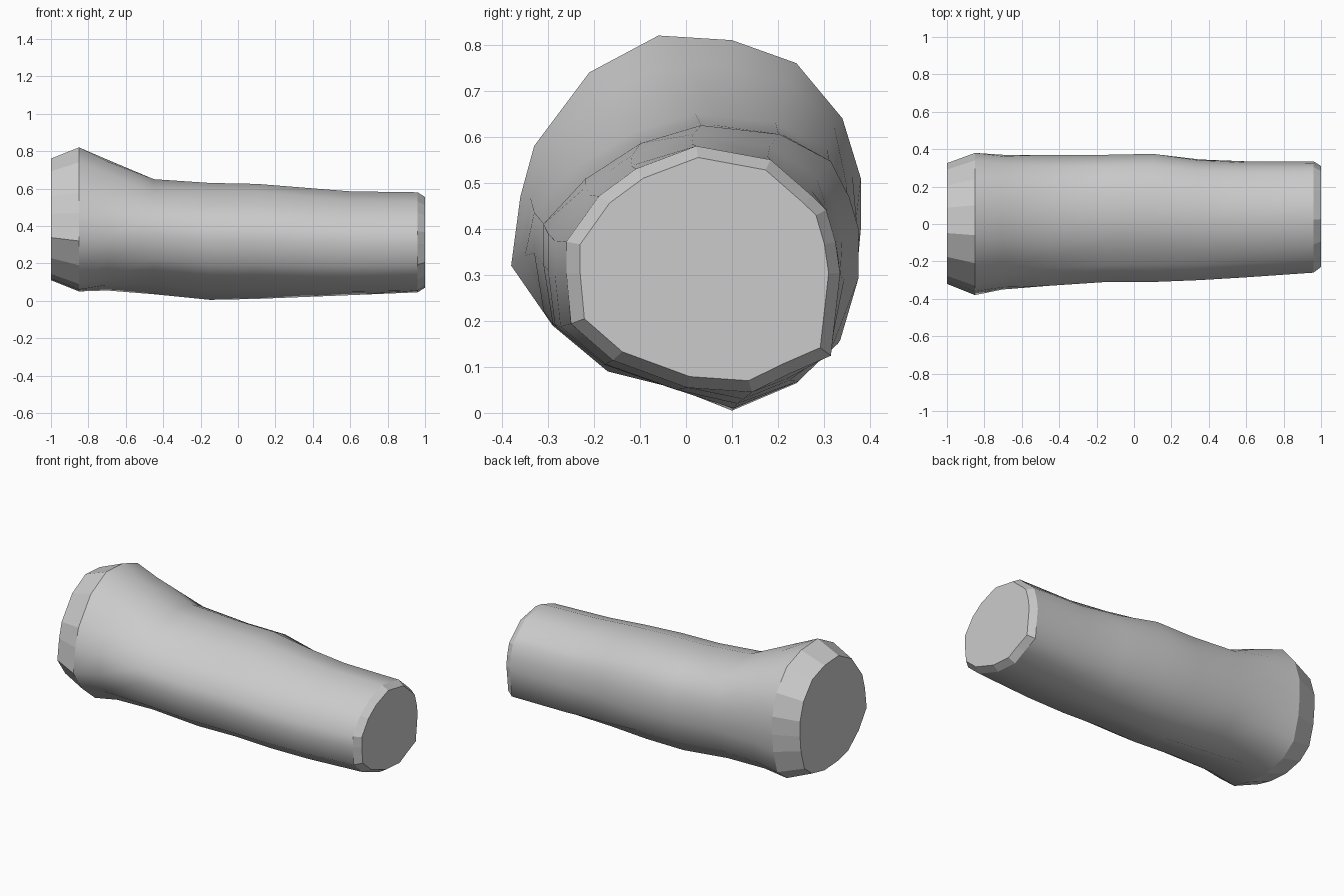
import bpy
import bmesh

default_cube = bpy.data.objects.get("Cube")
if default_cube:
    bpy.data.objects.remove(default_cube, do_unlink=True)

# Cross-sections as (y, z) in hundredths, starting at the top and going round by the back
COLLAR = [(-6, 82), (10, 81), (24, 76), (34, 64), (38, 51), (38, 40), (37, 29), (33, 15), (24, 8),
          (10, 5), (-5, 6), (-17, 9), (-29, 19), (-38, 32), (-36, 47), (-33, 58), (-21, 74)]
MIDDLE = [(-10, 59), (3, 63), (20, 61), (31, 55), (35, 47), (37, 40), (37, 29), (33, 15), (24, 6),
          (10, 0), (-5, 6), (-17, 10), (-29, 19), (-31, 32), (-31, 41), (-22, 51), (-16, 55)]
TIP = [(-11, 53), (2, 58), (18, 55), (27, 47), (30, 44), (32, 37), (33, 30), (31, 12), (22, 8),
       (14, 4), (0, 5), (-16, 11), (-25, 19), (-26, 30), (-26, 37), (-19, 47), (-15, 50)]
SHAPES = [COLLAR, MIDDLE, TIP]

# Stations along the sleeve: x, y range, z range, blend through the shapes
STATIONS = [
    (-1, (-.32, .325), (.11, .76), 0),
    (-.85, (-.38, .38), (.05, .82), 0),
    (-.7, (-.35, .37), (.055, .755), .4),
    (-.45, (-.33, .37), (.035, .65), 1),
    (-.15, (-.31, .37), (.005, .63), 1),
    (.1, (-.31, .375), (0.01, .625), 1),
    (.35, (-.3, .345), (.02, .605), 1.5),
    (.6, (-.285, .335), (.03, .585), 1.8),
    (.96, (-.26, .335), (.045, .58), 2),
    (1, (-.23, .31), (.07, .555), 2),
]


def blended_shape(blend):
    """Mix the two neighbouring cross-sections."""
    first = min(int(blend), len(SHAPES) - 2)
    mix = blend - first
    return [tuple(p + (q - p) * mix for p, q in zip(a, b))
            for a, b in zip(SHAPES[first], SHAPES[first + 1])]


def fit(values, limits):
    """Stretch a list of values to exactly fill the limits."""
    low, high = min(values), max(values)
    start, end = limits
    return [start + (end - start) * (v - low) / (high - low) for v in values]


def make_material(name, colour):
    material = bpy.data.materials.new(name)
    material.use_nodes = True
    material.diffuse_color = colour
    shader = next(n for n in material.node_tree.nodes if n.type == 'BSDF_PRINCIPLED')
    shader.inputs["Base Color"].default_value = colour
    return material


def loft_sleeve(name, material):
    bm = bmesh.new()
    rings = []
    for x, y_limits, z_limits, blend in STATIONS:
        ys, zs = zip(*blended_shape(blend))
        points = zip(fit(ys, y_limits), fit(zs, z_limits))
        rings.append([bm.verts.new((x, y, z)) for y, z in points])

    # Skin: smooth sleeve between two flat-faceted bevelled rims
    last_band = len(rings) - 2
    for band, (ring, following) in enumerate(zip(rings, rings[1:])):
        for i in range(len(ring)):
            face = bm.faces.new((ring[i - 1], ring[i], following[i], following[i - 1]))
            face.smooth = 0 < band < last_band

    # Flat end caps
    bm.faces.new(rings[0])
    bm.faces.new(rings[-1])

    # Sharp edges where the rims meet the sleeve
    for ring in (rings[1], rings[-2]):
        for i in range(len(ring)):
            bm.edges.get((ring[i - 1], ring[i])).smooth = False

    bmesh.ops.recalc_face_normals(bm, faces=bm.faces)
    mesh = bpy.data.meshes.new(name)
    bm.to_mesh(mesh)
    bm.free()
    mesh.materials.append(material)
    sleeve = bpy.data.objects.new(name, mesh)
    bpy.context.collection.objects.link(sleeve)
    return sleeve


loft_sleeve("forearm_sleeve", make_material("plain grey", (.6, .6, .6, 1)))
